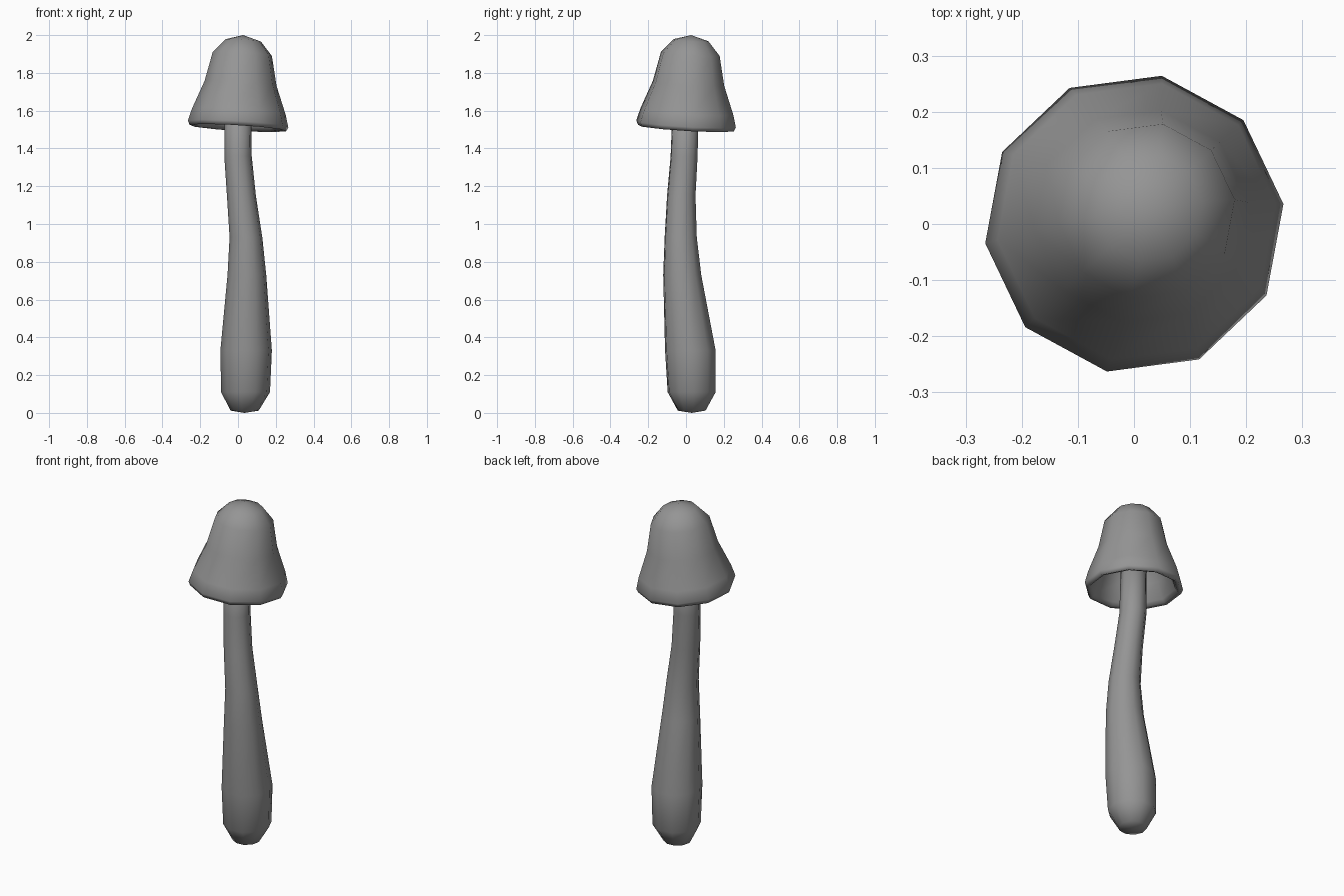
import bpy, math
from mathutils import Vector

old = bpy.data.objects.get("Cube")
if old:
    bpy.data.objects.remove(old, do_unlink=True)

grey = bpy.data.materials.new("plain grey")
grey.use_nodes = True
colour = (0.3, 0.3, 0.3, 1)
grey.diffuse_color = colour
grey.node_tree.nodes["Principled BSDF"].inputs["Base Color"].default_value = colour


def loft(name, rings, sides, turn, slope=0.0, bulge=(0, 0)):
    """Skin rings of (x, y, z, radius); slope leans each ring, bulge lifts the two end poles."""
    verts, faces = [], []
    for x, y, z, r in rings:
        for i in range(sides):
            a = turn + math.tau * i / sides
            dx, dy = r * math.cos(a), r * math.sin(a)
            verts.append(Vector((x + dx, y + dy, z - slope * (dx + dy))))
    for k in range(len(rings) - 1):
        for i in range(sides):
            j = (i + 1) % sides
            a, b = k * sides, (k + 1) * sides
            faces.append((a + i, a + j, b + j, b + i))
    # Close both ends with a fan to a pole
    for k, lift in ((0, bulge[0]), (len(rings) - 1, bulge[1])):
        x, y, z, r = rings[k]
        pole = len(verts)
        verts.append(Vector((x, y, z + lift)))
        for i in range(sides):
            a, b = k * sides + i, k * sides + (i + 1) % sides
            faces.append((b, a, pole) if k == 0 else (a, b, pole))
    mesh = bpy.data.meshes.new(name)
    mesh.from_pydata(verts, [], faces)
    mesh.materials.append(grey)
    mesh.shade_smooth()
    obj = bpy.data.objects.new(name, mesh)
    bpy.context.collection.objects.link(obj)
    return obj


# Stem: a bent, swollen foot tapering up into the cap
loft("stem", [
    (0.035, 0.03, 0.012, 0.075),
    (0.04, 0.03, 0.11, 0.13),
    (0.043, 0.023, 0.33, 0.137),
    (0.047, -0.02, 0.73, 0.103),
    (0.042, -0.028, 0.93, 0.087),
    (0.018, -0.025, 1.15, 0.077),
    (0.0, -0.01, 1.36, 0.073),
    (0.0, 0.0, 1.7, 0.07),
], 10, 0.1, bulge=(-0.012, 0.0))

# Cap: hollow bell, from the inner ceiling out over the lip and up to the crown
lean = 0.06
cap_profile = [
    (0.09, 1.80), (0.15, 1.74), (0.19, 1.62), (0.225, 1.53), (0.24, 1.512),
    (0.258, 1.508), (0.268, 1.53), (0.25, 1.595), (0.192, 1.745),
    (0.158, 1.90), (0.095, 1.972),
]
loft("cap", [(lean * (z - 1.52), lean * (z - 1.52), z, r) for r, z in cap_profile],
     10, math.radians(7.5), slope=lean, bulge=(0.02, 0.028))
